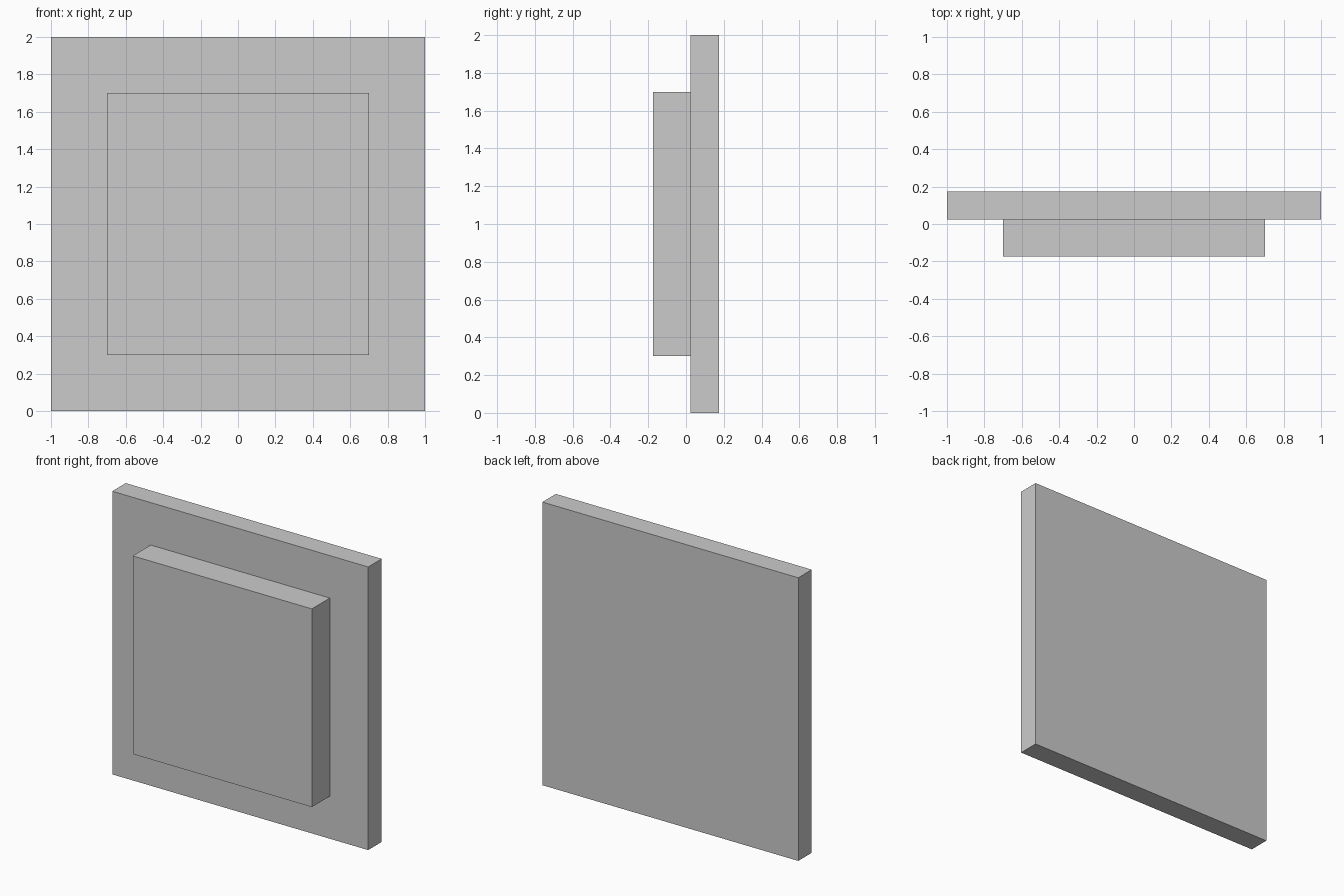
import bpy

if "Cube" in bpy.data.objects:
    bpy.data.objects.remove(bpy.data.objects["Cube"])


def box(name, x, y, z):
    """Add a box spanning the given (min, max) ranges."""
    spans = (x, y, z)
    bpy.ops.mesh.primitive_cube_add(size=1, location=[(a + b) / 2 for a, b in spans])
    obj = bpy.context.object
    obj.name = name
    obj.scale = [b - a for a, b in spans]
    bpy.ops.object.transform_apply(location=False, rotation=False, scale=True)
    return obj


# Large square plate at the back
box("back_plate", (-1, 1), (0.025, 0.175), (0, 2))

# Smaller raised panel on the front face
box("front_panel", (-0.7, 0.7), (-0.175, 0.025), (0.3, 1.7))
